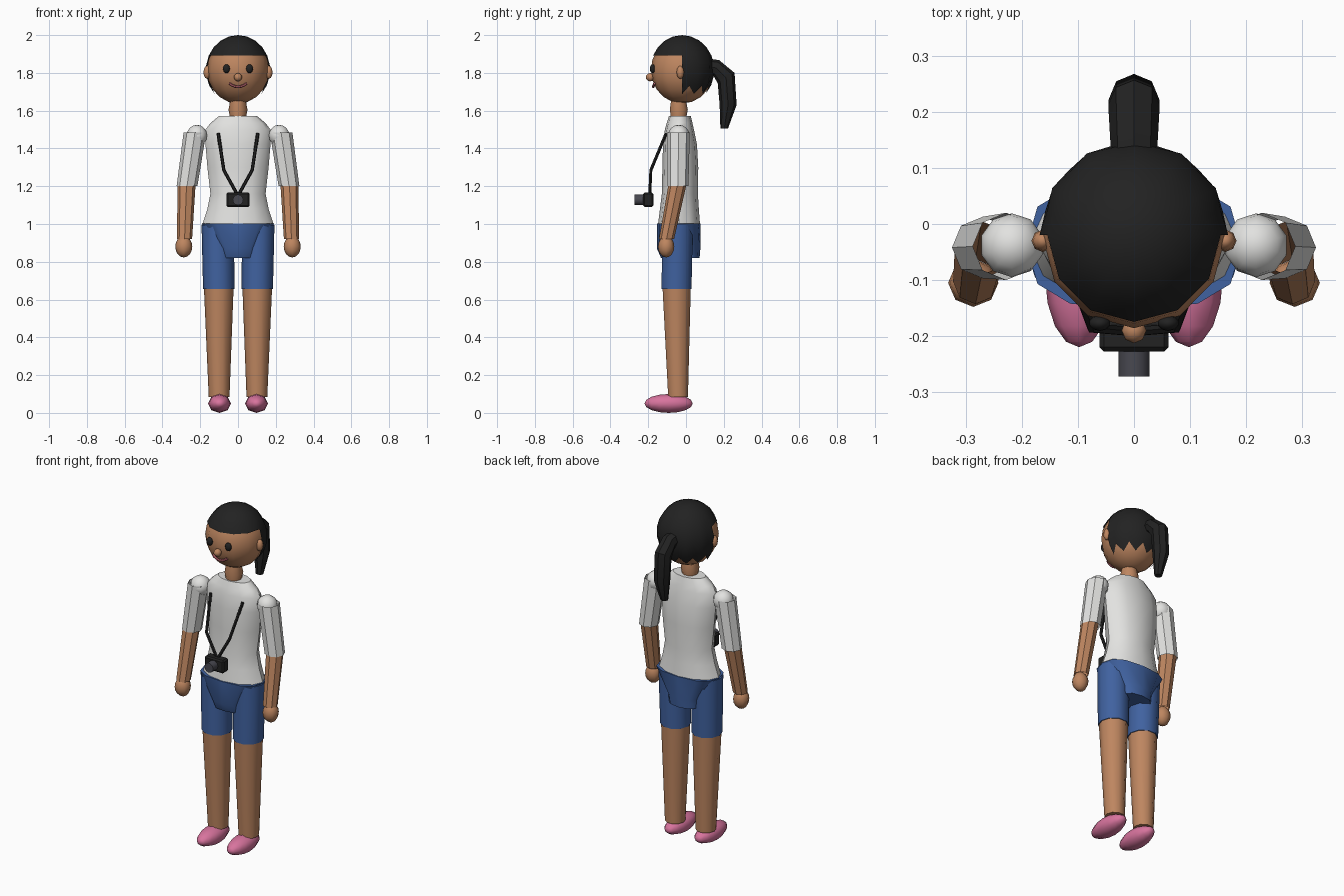
import bpy, bmesh, math
from mathutils import Vector, Matrix

if "Cube" in bpy.data.objects:
    bpy.data.objects.remove(bpy.data.objects["Cube"])


def material(name, r, g, b):
    lin = [(c / 255 / 12.92 if c < 11 else ((c / 255 + 0.055) / 1.055) ** 2.4) for c in (r, g, b)]
    m = bpy.data.materials.new(name)
    m.diffuse_color = (*lin, 1)
    m.use_nodes = True
    m.node_tree.nodes["Principled BSDF"].inputs["Base Color"].default_value = m.diffuse_color
    return m


SKIN = material("skin", 190, 134, 96)
HAIR = material("black", 34, 34, 34)
SHIRT = material("white cloth", 226, 226, 224)
SHORTS = material("blue cloth", 64, 98, 160)
SHOE = material("pink", 216, 116, 158)
LIP = material("lip", 186, 100, 110)
LENS = material("dark grey", 72, 72, 80)


def finish(name, bm, mat, angle=40):
    bmesh.ops.recalc_face_normals(bm, faces=bm.faces)
    me = bpy.data.meshes.new(name)
    bm.to_mesh(me)
    bm.free()
    me.materials.append(mat)
    ob = bpy.data.objects.new(name, me)
    bpy.context.collection.objects.link(ob)
    bpy.ops.object.select_all(action='DESELECT')
    ob.select_set(True)
    bpy.context.view_layer.objects.active = ob
    bpy.ops.object.shade_smooth_by_angle(angle=math.radians(angle))
    return ob


def loft(name, rings, mat, sides=10, caps=True, power=1.0, angle=40):
    """Skin elliptical rings, each given as (centre, half axis u, half axis v)."""
    bm = bmesh.new()
    loops = []
    for c, u, v in rings:
        loop = []
        for i in range(sides):
            a = 2 * math.pi * i / sides
            cu, sv = math.cos(a), math.sin(a)
            cu = math.copysign(abs(cu) ** power, cu)
            sv = math.copysign(abs(sv) ** power, sv)
            loop.append(bm.verts.new(Vector(c) + Vector(u) * cu + Vector(v) * sv))
        loops.append(loop)
    for a, b in zip(loops, loops[1:]):
        for i in range(sides):
            j = (i + 1) % sides
            bm.faces.new((a[i], a[j], b[j], b[i]))
    if caps:
        bm.faces.new(loops[0])
        bm.faces.new(loops[-1])
    return finish(name, bm, mat, angle)


def body(name, rows, mat, **kw):
    """Upright form from rows of (z, half width, front y, back y)."""
    return loft(name, [((0, (f + b) / 2, z), (w, 0, 0), (0, (b - f) / 2, 0)) for z, w, f, b in rows], mat, **kw)


def limb(name, ends, mat, sides=10, caps=False):
    """Tapered tube with level ends: (centre, radius)."""
    return loft(name, [(c, (r, 0, 0), (0, r, 0)) for c, r in ends], mat, sides, caps)


def ball(name, centre, radii, mat, seg=10, rings=8, axis='Z'):
    bm = bmesh.new()
    bmesh.ops.create_uvsphere(bm, u_segments=seg, v_segments=rings, radius=1)
    if axis == 'Y':
        bmesh.ops.rotate(bm, verts=bm.verts, cent=(0, 0, 0), matrix=Matrix.Rotation(math.pi / 2, 3, 'X'))
    bmesh.ops.scale(bm, vec=radii, verts=bm.verts)
    bmesh.ops.translate(bm, vec=centre, verts=bm.verts)
    return finish(name, bm, mat, 60)


def rod(name, points, radius, mat, sides=6):
    """Thin tube following a path."""
    pts = [Vector(p) for p in points]
    rings = []
    for i, p in enumerate(pts):
        d = (pts[min(i + 1, len(pts) - 1)] - pts[max(i - 1, 0)]).normalized()
        u = d.cross(Vector((0, 1, 0))).normalized()
        rings.append((p, u * radius, d.cross(u) * radius))
    return loft(name, rings, mat, sides)


# Head and face
HEAD = Vector((0, -0.02, 1.815))
ball("head", HEAD, (0.164, 0.166, 0.177), SKIN, 12, 10)
ball("nose", (0, -0.19, 1.777), (0.022, 0.023, 0.022), SKIN, 8, 6)
for s in (-1, 1):
    ball("ear", (s * 0.163, -0.03, 1.803), (0.02, 0.02, 0.035), SKIN, 8, 6)
    ball("eye", (s * 0.061, -0.177, 1.822), (0.019, 0.014, 0.024), HAIR, 10, 8)
rod("mouth", [(x, -0.174 + 3.5 * x * x, 1.726 + 8.5 * x * x)
              for x in (-0.046, -0.03, -0.015, 0, 0.015, 0.03, 0.046)], 0.007, LIP)
body("neck", [(1.55, 0.04, -0.08, 0.0), (1.605, 0.05, -0.088, 0.012), (1.66, 0.04, -0.08, 0.0)], SKIN)

# Hair shell: level hairline in front, jagged skirt round the back
COLS, ROWS = 24, 4


def hair_point(col, elev):
    k = math.cos(math.pi / 12) if col % 2 else 1   # odd columns lie on flat sides
    a = 2 * math.pi * col / COLS
    r = 0.17 * k * math.cos(elev)
    return HEAD + Vector((r * math.cos(a), r * math.sin(a), 0.185 * math.sin(elev)))


bm = bmesh.new()
line = math.radians(24.5)
for i in range(COLS):
    spans = [(line, line, math.pi / 2)]
    if -0.5 < i + 0.5 < COLS / 2 + 0.5:
        low = [math.radians(-27 if c % 2 else -43) for c in (i, i + 1)]
        spans.append((low[0], low[1], line))
    for lo0, lo1, hi in spans:
        for r in range(ROWS):
            t0, t1 = r / ROWS, (r + 1) / ROWS
            quad = [hair_point(i, lo0 + (hi - lo0) * t0), hair_point(i + 1, lo1 + (hi - lo1) * t0),
                    hair_point(i + 1, lo1 + (hi - lo1) * t1), hair_point(i, lo0 + (hi - lo0) * t1)]
            bm.faces.new([bm.verts.new(p) for p in quad])
bmesh.ops.remove_doubles(bm, verts=bm.verts, dist=0.0005)
finish("hair", bm, HAIR, 50)

# Ponytail: rings given by inner and outer point in the side view, and half width
tail = []
for (y0, z0), (y1, z1), w in [((0.10, 1.79), (0.12, 1.875), 0.04), ((0.145, 1.785), (0.175, 1.868), 0.043),
                              ((0.168, 1.745), (0.257, 1.80), 0.046), ((0.178, 1.63), (0.268, 1.63), 0.045),
                              ((0.182, 1.505), (0.222, 1.505), 0.022)]:
    tail.append(((0, (y0 + y1) / 2, (z0 + z1) / 2), (w, 0, 0), (0, (y1 - y0) / 2, (z1 - z0) / 2)))
loft("ponytail", tail, HAIR, 8)

# Shirt and pelvis
body("shirt", [(1.0, 0.188, -0.148, 0.074), (1.08, 0.162, -0.138, 0.068), (1.16, 0.146, -0.128, 0.063),
               (1.3, 0.162, -0.125, 0.065), (1.42, 0.172, -0.122, 0.058), (1.50, 0.172, -0.112, 0.042),
               (1.535, 0.145, -0.102, 0.034), (1.572, 0.1, -0.09, 0.025)], SHIRT, sides=12)
body("shorts_pelvis", [(1.003, 0.192, -0.154, 0.078), (0.87, 0.108, -0.154, 0.076), (0.82, 0.1, -0.132, 0.072)],
     SHORTS, sides=12, power=0.75)

for s in (-1, 1):
    # Legs
    limb("shorts_leg", [((s * 0.107, -0.045, 0.995), 0.086), ((s * 0.102, -0.05, 0.655), 0.083)], SHORTS, caps=True)
    limb("leg", [((s * 0.102, -0.05, 0.70), 0.08), ((s * 0.1, -0.042, 0.085), 0.055)], SKIN, caps=True)
    ball("shoe", (s * 0.098, -0.092, 0.05), (0.061, 0.128, 0.05), SHOE, 8, 8, 'Y')
    # Arms
    ball("shoulder", (s * 0.218, -0.038, 1.468), (0.057, 0.057, 0.057), SHIRT, 10, 8)
    limb("sleeve", [((s * 0.228, -0.04, 1.485), 0.06), ((s * 0.27, -0.042, 1.20), 0.055)], SHIRT, 8)
    limb("forearm", [((s * 0.272, -0.043, 1.22), 0.048), ((s * 0.283, -0.103, 0.92), 0.04)], SKIN, 8)
    ball("hand", (s * 0.287, -0.105, 0.88), (0.045, 0.043, 0.057), SKIN, 8, 8)
    # Camera strap
    rod("strap", [(s * 0.105, -0.105, 1.48), (s * 0.075, -0.186, 1.285), (s * 0.003, -0.192, 1.155)], 0.009, HAIR)

# Camera
bm = bmesh.new()
bmesh.ops.create_cube(bm, size=1)
bmesh.ops.scale(bm, vec=(0.124, 0.055, 0.076), verts=bm.verts)
bmesh.ops.translate(bm, vec=(0, -0.2, 1.128), verts=bm.verts)
bmesh.ops.bevel(bm, geom=bm.edges[:], offset=0.008, segments=1, affect='EDGES')
finish("camera_body", bm, HAIR, 30)
loft("camera_lens", [((0, y, 1.128), (0.028, 0, 0), (0, 0, 0.028)) for y in (-0.22, -0.272)], LENS, 12)
